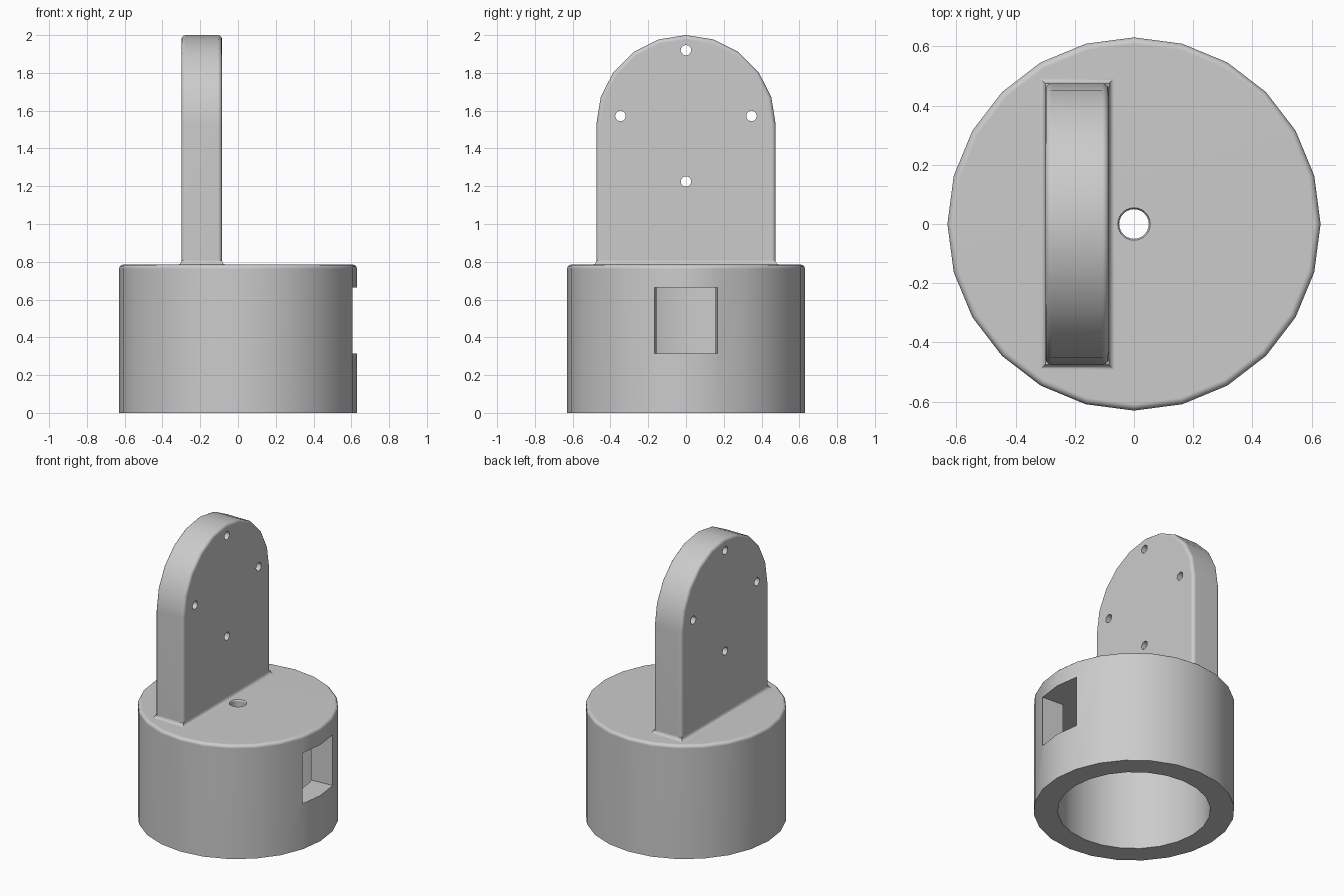
import bpy, bmesh
from math import sin, cos, pi, radians
from mathutils import Matrix

cube = bpy.data.objects.get("Cube")
if cube:
    bpy.data.objects.remove(cube, do_unlink=True)

grey = bpy.data.materials.new("plain grey")
grey.use_nodes = True
COLOUR = (0.6, 0.6, 0.6, 1)
grey.diffuse_color = COLOUR
grey.node_tree.nodes["Principled BSDF"].inputs["Base Color"].default_value = COLOUR

BASE_R, BASE_H, BORE_R, CEILING = 0.63, 0.785, 0.479, 0.665
EDGE = 0.022                       # rounded edge size
PLATE_X, PLATE_T, PLATE_R, ARC_Z = -0.192, 0.215, 0.475, 1.525


def make_object(name, bm):
    bmesh.ops.recalc_face_normals(bm, faces=bm.faces)
    mesh = bpy.data.meshes.new(name)
    bm.to_mesh(mesh)
    bm.free()
    mesh.materials.append(grey)
    obj = bpy.data.objects.new(name, mesh)
    bpy.context.collection.objects.link(obj)
    return obj


def loft(name, rings, cap=True, close=False):
    """Join rings of points with quads."""
    bm = bmesh.new()
    loops = [[bm.verts.new(p) for p in ring] for ring in rings]
    pairs = list(zip(loops, loops[1:]))
    if close:
        pairs.append((loops[-1], loops[0]))
    n = len(loops[0])
    for a, b in pairs:
        for i in range(n):
            j = (i + 1) % n
            bm.faces.new((a[i], a[j], b[j], b[i]))
    if cap:
        bm.faces.new(loops[0])
        bm.faces.new(loops[-1])
    return make_object(name, bm)


def cut(obj, cutter):
    cutter.hide_render = True
    mod = obj.modifiers.new("cut", 'BOOLEAN')
    mod.operation, mod.solver, mod.object = 'DIFFERENCE', 'EXACT', cutter


def finish(obj, cutters=()):
    """Apply modifiers, remove the cutters and smooth the rounded surfaces."""
    bpy.ops.object.select_all(action='DESELECT')
    obj.select_set(True)
    bpy.context.view_layer.objects.active = obj
    for mod in list(obj.modifiers):
        bpy.ops.object.modifier_apply(modifier=mod.name)
    for cutter in cutters:
        bpy.data.objects.remove(cutter, do_unlink=True)
    bpy.ops.object.shade_smooth_by_angle(angle=radians(31))
    weighted = obj.modifiers.new("even shading", 'WEIGHTED_NORMAL')
    weighted.keep_sharp = True


# Hollow round base with a rounded rim and a centre hole
profile = [(BORE_R, CEILING), (BORE_R, 0), (BASE_R, 0)]
for k in range(4):
    a = k * pi / 6
    profile.append((BASE_R - EDGE + EDGE * cos(a), BASE_H - EDGE + EDGE * sin(a)))
profile += [(0.055, BASE_H), (0.05, BASE_H - 0.008), (0.05, CEILING)]
SIDES = 24
turns = [2 * pi * i / SIDES for i in range(SIDES)]
base = loft("base", [[(r * cos(t), r * sin(t), z) for t in turns] for r, z in profile],
            cap=False, close=True)


# Square window through the side wall, slightly narrower inside
def window_ring(x, w):
    return [(x, -w, 0.315), (x, w, 0.315), (x, w, CEILING), (x, -w, CEILING)]


window = loft("window_cutter", [window_ring(0.4, 0.152), window_ring(0.7, 0.172)])
cut(base, window)
finish(base, [window])

# Upright plate with a round top
outline = [(-PLATE_R, 0.72), (PLATE_R, 0.72)]
outline += [(PLATE_R * cos(i * pi / 10), ARC_Z + PLATE_R * sin(i * pi / 10)) for i in range(11)]
plate = loft("upright_plate", [[(PLATE_X + s * PLATE_T / 2, y, z) for y, z in outline]
                               for s in (-1, 1)])
bevel = plate.modifiers.new("rounded edges", 'BEVEL')
bevel.width, bevel.segments = EDGE, 3
bevel.limit_method, bevel.angle_limit = 'ANGLE', radians(50)

# Four screw holes through the plate
bm = bmesh.new()
for y, z in ((0, 1.92), (-0.347, 1.572), (0.347, 1.572), (0, 1.225)):
    place = Matrix.Translation((PLATE_X, y, z)) @ Matrix.Rotation(pi / 2, 4, 'Y')
    bmesh.ops.create_cone(bm, cap_ends=True, segments=12, radius1=0.028, radius2=0.028,
                          depth=PLATE_T * 2, matrix=place)
holes = make_object("hole_cutter", bm)
cut(plate, holes)
finish(plate, [holes])

# Concave fillet where the plate meets the base
rings = []
for k in range(5):
    a = k * pi / 8
    out = EDGE * (1 - sin(a))
    z = BASE_H - 0.001 + EDGE * (1 - cos(a))
    hx, hy = PLATE_T / 2 + out, PLATE_R + out
    rings.append([(PLATE_X + sx * hx, sy * hy, z)
                  for sx, sy in ((-1, -1), (1, -1), (1, 1), (-1, 1))])
finish(loft("plate_fillet", rings))
